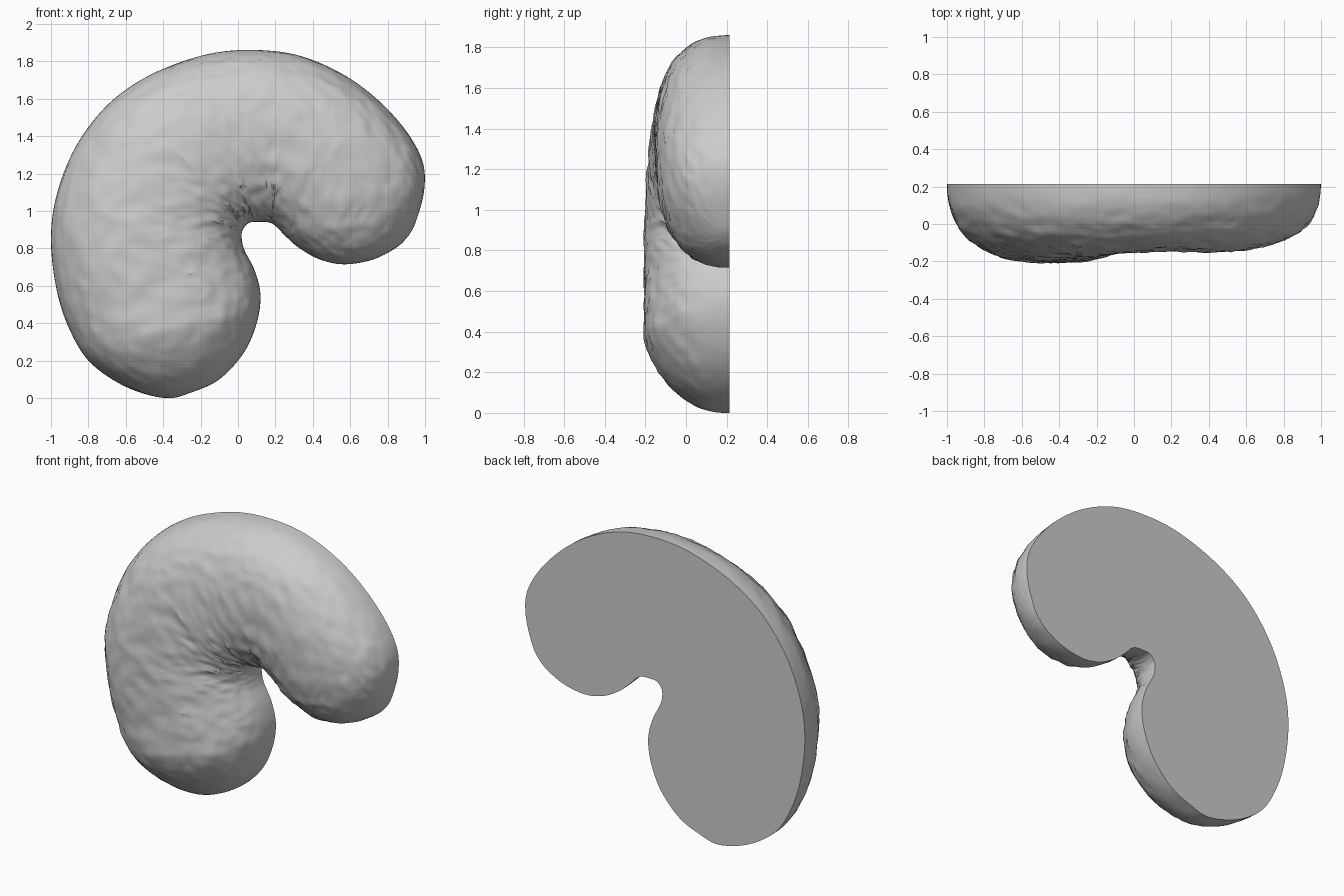
import bpy, bmesh, math
from mathutils import Vector, noise

default_cube = bpy.data.objects.get("Cube")
if default_cube:
    bpy.data.objects.remove(default_cube, do_unlink=True)

BACK_Y = 0.215       # plane of the flat cut face
STEPS = 8            # rings per outline segment
AROUND = 60          # quads across the domed side
SQUARENESS = 2.3     # superellipse exponent of the section

# Outline of the curved nut as x, z: matching stations on both edges
outer_edge = [(-.39, 0), (-.6, .06), (-.79, .19), (-.9, .365), (-.97, .58),
              (-1, .845), (-.97, 1.085), (-.87, 1.34), (-.71, 1.555),
              (-.52, 1.7), (-.31, 1.795), (-.1, 1.85), (.12, 1.86),
              (.33, 1.83), (.545, 1.74), (.73, 1.61), (.89, 1.44),
              (.985, 1.27), (.995, 1.11), (.95, .94)]
inner_edge = [(-.1, .1), (.03, .24), (.1, .4), (.12, .55), (.09, .68),
              (.035, .79), (.02, .85), (.022, .89), (.035, .915),
              (.05, .93), (.07, .94), (.1, .942), (.16, .94),
              (.2, .92), (.26, .86), (.33, .8), (.44, .74),
              (.57, .715), (.72, .74), (.84, .8)]
lower_tip, upper_tip = (-.25, .03), (.905, .86)


def smooth_curve(points):
    """Spline through points; first and last only guide the ends."""
    points = [Vector(p) for p in points]
    result = []
    for a, b, c, d in zip(points, points[1:], points[2:], points[3:]):
        for k in range(STEPS):
            t = k / STEPS
            result.append(b + (c - a) * t / 2
                          + (a * 2 - b * 5 + c * 4 - d) * t * t / 2
                          + (b * 3 - a - c * 3 + d) * t ** 3 / 2)
    return result + [points[-2]]


def skin_relief(along, across):
    """Flaky wrinkles that crowd together toward the notch."""
    warp = noise.noise(Vector((along * 22, across * 9, 3)))
    soft = noise.noise(Vector((along * 45, across * 20, 0)))
    flake = (along * 26 + across * 4 + warp * 2.5) % 1 - 0.5
    patch = max(0, noise.noise(Vector((along * 30, across * 14, 8))) + 0.25)
    return 0.008 * soft + 0.013 * flake * patch + 0.006 * warp


outer = smooth_curve([inner_edge[0], lower_tip, *outer_edge, upper_tip, inner_edge[-1]])
inner = smooth_curve([outer_edge[0], lower_tip, *inner_edge, upper_tip, outer_edge[-1]])
last = len(outer) - 1

bm = bmesh.new()
rings = []
for i, (o, n) in enumerate(zip(outer, inner)):
    if i in (0, last):
        rings.append([bm.verts.new((o.x, BACK_Y, o.y))] * (AROUND + 1))
        continue
    s = i / last
    middle, half = (o + n) / 2, (o - n) / 2
    fullness = min(1, half.length * 2 / (1.0 - 0.08 * s)) ** 0.85
    depth = (0.422 - 0.05 * min(1, max(0, (s - 0.3) / 0.3))) * fullness
    ring = []
    for j in range(AROUND + 1):
        angle = math.pi * j / AROUND
        c, up = math.cos(angle), max(0, math.sin(angle))
        side = math.copysign(abs(c) ** (2 / SQUARENESS), c)
        rise = up ** (2 / SQUARENESS)
        p = middle + half * side
        # relief fades at the rim and at both rounded ends
        fade = min(1, up * 2) * min(1, 6 * s, 6 * (1 - s))
        bump = skin_relief(s, j / AROUND) * fade
        p += half.normalized() * side * bump
        ring.append(bm.verts.new((p.x, BACK_Y - depth * rise - bump * rise, p.y)))
    rings.append(ring)

# Domed skin
for a, b in zip(rings, rings[1:]):
    for j in range(AROUND):
        corners = list(dict.fromkeys((a[j], a[j + 1], b[j + 1], b[j])))
        bm.faces.new(corners)

# Flat cut face across the back
for a, b in zip(rings, rings[1:]):
    bm.faces.new(list(dict.fromkeys((a[0], b[0], b[-1], a[-1]))))

bmesh.ops.recalc_face_normals(bm, faces=bm.faces)
mesh = bpy.data.meshes.new("nut_half")
bm.to_mesh(mesh)
bm.free()

nut = bpy.data.objects.new("nut_half", mesh)
bpy.context.collection.objects.link(nut)

# Single plain grey
grey = bpy.data.materials.new("light_grey")
grey.use_nodes = True
grey.diffuse_color = (0.6, 0.6, 0.6, 1)
grey.node_tree.nodes["Principled BSDF"].inputs["Base Color"].default_value = (0.6, 0.6, 0.6, 1)
mesh.materials.append(grey)

bpy.ops.object.select_all(action="DESELECT")
nut.select_set(True)
bpy.context.view_layer.objects.active = nut
bpy.ops.object.shade_smooth_by_angle(angle=math.radians(30))
